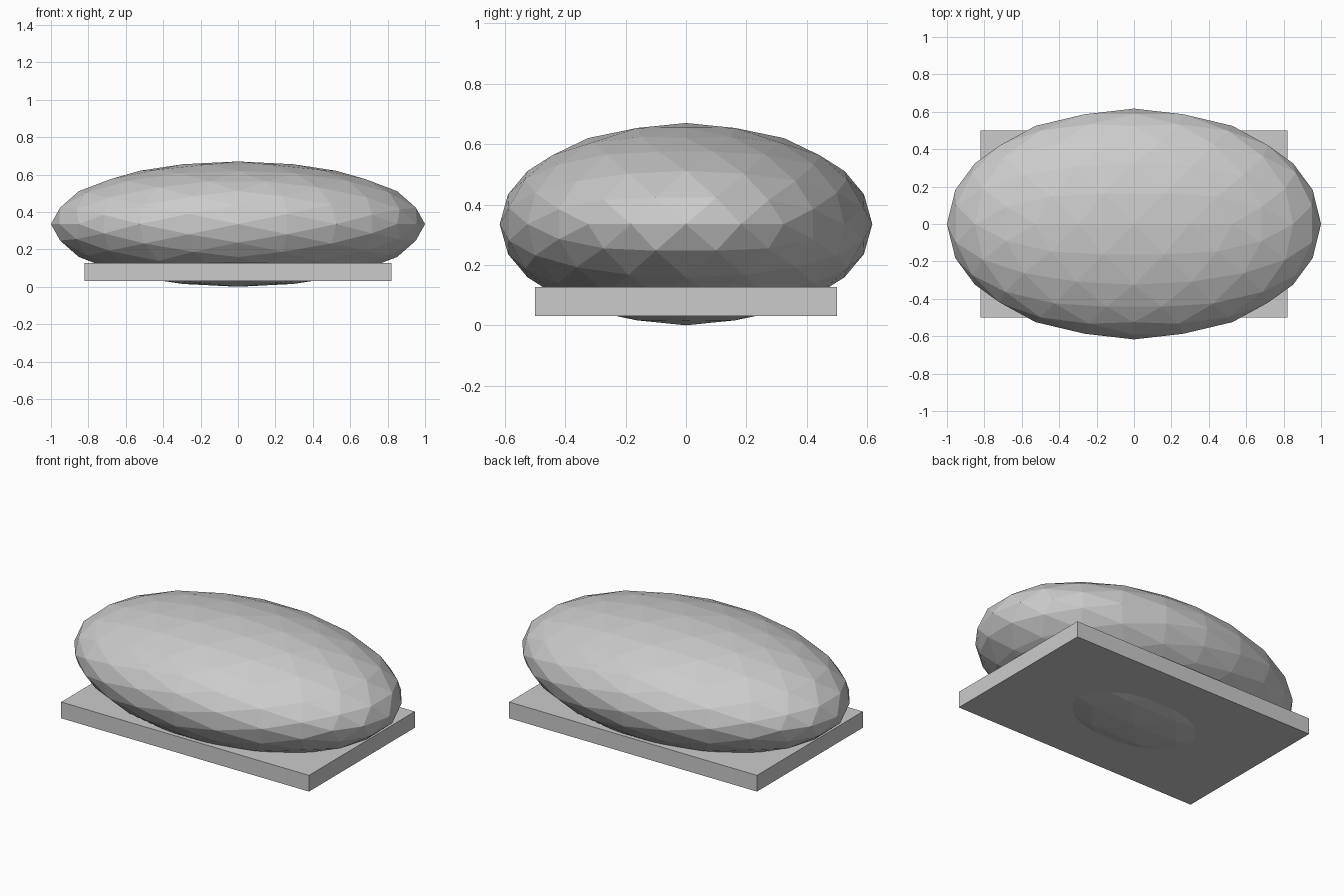
import bpy, math
from mathutils import Matrix

if "Cube" in bpy.data.objects:
    bpy.data.objects.remove(bpy.data.objects["Cube"])

# Faceted ellipsoid body: icosphere turned so its edge midpoints lie on the axes
bpy.ops.mesh.primitive_ico_sphere_add(subdivisions=3, radius=1)
body = bpy.context.object
body.name = "faceted_body"
tilt = Matrix.Rotation(-math.atan(2 / (1 + math.sqrt(5))), 4, 'Y')
body.data.transform(Matrix.Diagonal((1.0, 0.617, 0.335, 1)) @ tilt)
body.location = (0, 0, 0.335)

# Flat rectangular base plate
bpy.ops.mesh.primitive_cube_add(size=1, location=(0, 0, 0.079))
plate = bpy.context.object
plate.name = "base_plate"
plate.data.transform(Matrix.Diagonal((1.64, 1.0, 0.097, 1)))
